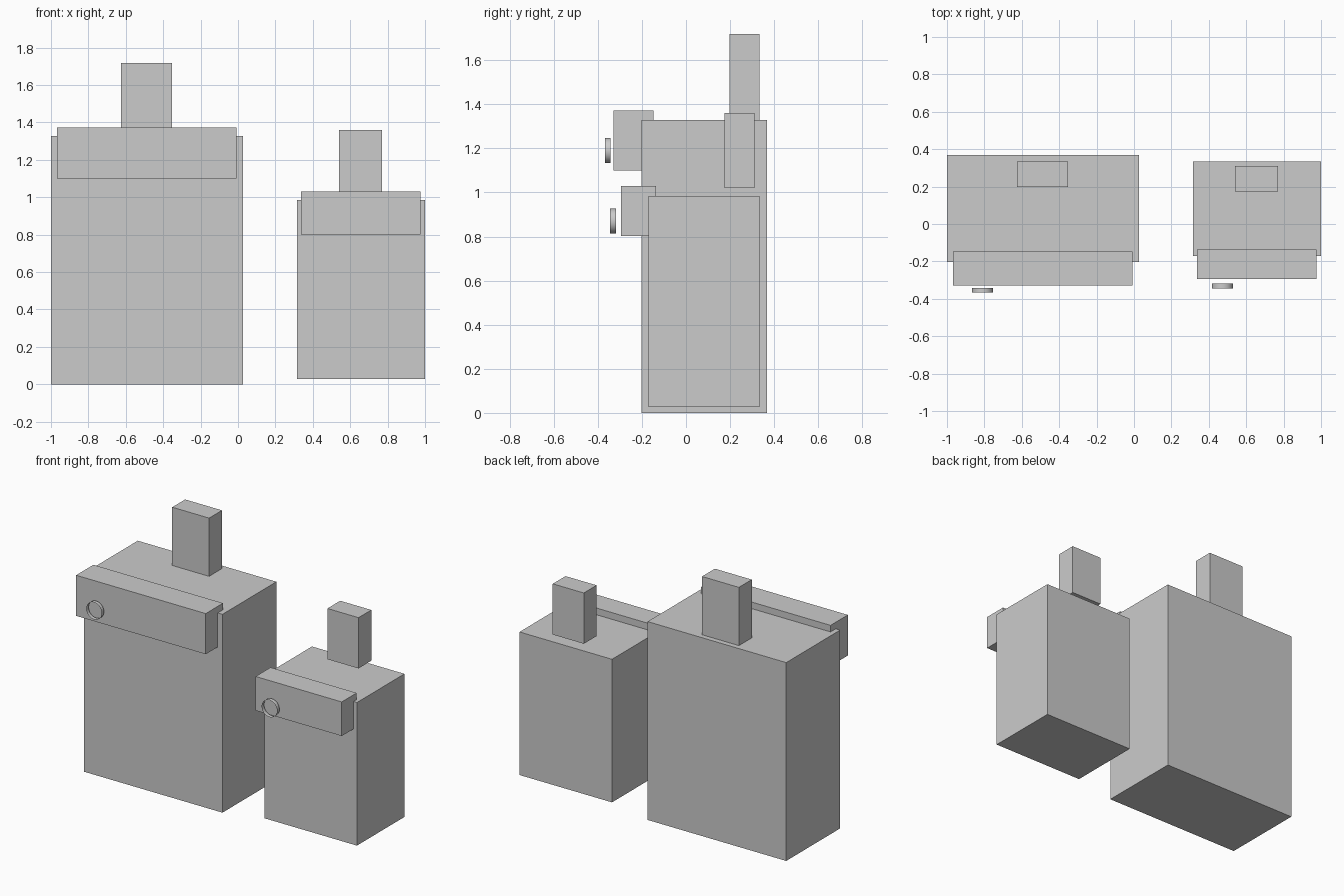
import bpy, bmesh
from mathutils import Matrix

if "Cube" in bpy.data.objects:
    bpy.data.objects.remove(bpy.data.objects["Cube"])


def finish(name, bm):
    mesh = bpy.data.meshes.new(name)
    bm.to_mesh(mesh)
    bm.free()
    obj = bpy.data.objects.new(name, mesh)
    bpy.context.collection.objects.link(obj)
    return obj


def box(name, xs, ys, zs):
    bm = bmesh.new()
    bmesh.ops.create_cube(bm, size=1)
    for v in bm.verts:
        for i, (lo, hi) in enumerate((xs, ys, zs)):
            v.co[i] = (lo + hi) / 2 + v.co[i] * (hi - lo)
    return finish(name, bm)


def ring(name, x, z, radius, ys):
    # open-ended tube along y
    bm = bmesh.new()
    matrix = Matrix.Translation((x, sum(ys) / 2, z)) @ Matrix.Rotation(1.5707963, 4, 'X')
    bmesh.ops.create_cone(bm, cap_ends=False, segments=32, radius1=radius,
                          radius2=radius, depth=ys[1] - ys[0], matrix=matrix)
    for f in bm.faces:
        f.smooth = True
    return finish(name, bm)


# large unit
box("large_body", (-1.0, 0.027), (-0.203, 0.368), (0.0, 1.328))
box("large_front_panel", (-0.968, -0.008), (-0.33, -0.147), (1.10, 1.372))
box("large_upright", (-0.625, -0.352), (0.197, 0.333), (1.315, 1.718))
ring("large_dial_ring", -0.81, 1.19, 0.057, (-0.367, -0.342))

# small unit
box("small_body", (0.315, 1.0), (-0.17, 0.333), (0.027, 0.985))
box("small_front_panel", (0.337, 0.975), (-0.295, -0.137), (0.802, 1.03))
box("small_upright", (0.54, 0.77), (0.175, 0.31), (1.02, 1.36))
ring("small_dial_ring", 0.473, 0.87, 0.057, (-0.344, -0.318))
